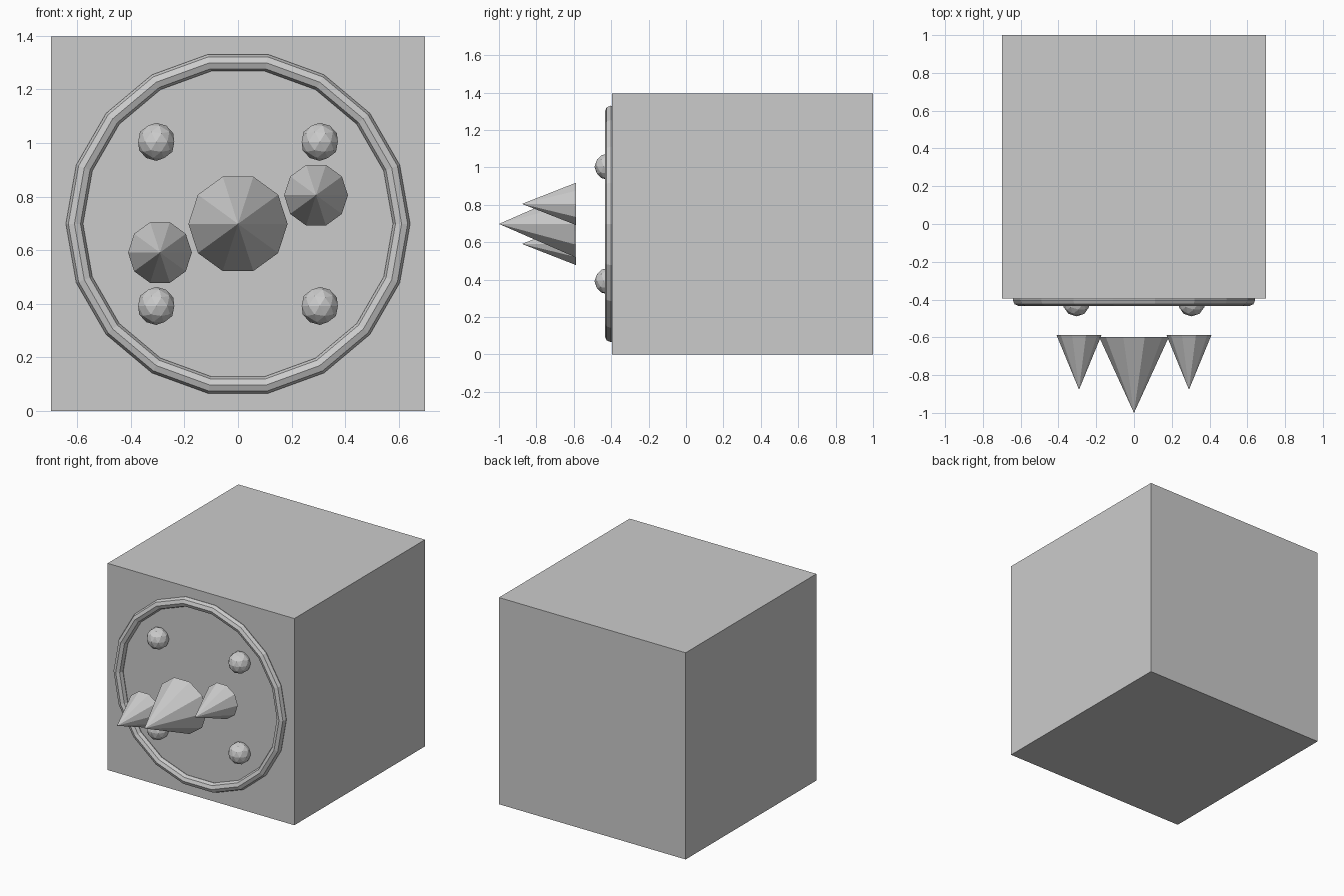
import bpy, bmesh
from math import cos, sin, pi, radians

if "Cube" in bpy.data.objects:
    bpy.data.objects.remove(bpy.data.objects["Cube"])

CZ = 0.698      # height of the face centre
FACE = -0.395   # y of the front face


def spike(name, x, z, y_base, y_tip, r, sides=10):
    """Closed low-poly cone pointing to -y, with a corner on the x axis."""
    bm = bmesh.new()
    ring = [bm.verts.new((x + r * cos(2 * pi * i / sides), y_base,
                          z + r * sin(2 * pi * i / sides))) for i in range(sides)]
    tip = bm.verts.new((x, y_tip, z))
    bm.faces.new(ring)
    for i in range(sides):
        bm.faces.new((ring[i], ring[(i + 1) % sides], tip))
    bmesh.ops.recalc_face_normals(bm, faces=bm.faces)
    mesh = bpy.data.meshes.new(name)
    bm.to_mesh(mesh)
    bm.free()
    obj = bpy.data.objects.new(name, mesh)
    bpy.context.collection.objects.link(obj)


# Cube body
bpy.ops.mesh.primitive_cube_add(size=1, location=(0, (1 + FACE) / 2, CZ))
body = bpy.context.object
body.name = "body"
body.scale = (1.395, 1 - FACE, 2 * CZ)

# Ring on the front face
bpy.ops.mesh.primitive_torus_add(major_segments=18, minor_segments=8,
                                 major_radius=0.61, minor_radius=0.032,
                                 location=(0, -0.402, CZ),
                                 rotation=(radians(90), 0, 0))
bpy.context.object.name = "front_ring"

# Four round studs
for sx in (-1, 1):
    for sz in (-1, 1):
        bpy.ops.mesh.primitive_ico_sphere_add(
            subdivisions=2, radius=0.071,
            location=(sx * 0.305, -0.418, CZ + sz * 0.306))
        bpy.context.object.name = "stud"

# Floating spikes: one large, two small
spike("center_spike", 0, CZ, -0.597, -1.0, 0.185)
for s, side in ((-1, "left"), (1, "right")):
    spike(side + "_spike", s * 0.291, CZ + s * 0.107, -0.588, -0.877, 0.119)
